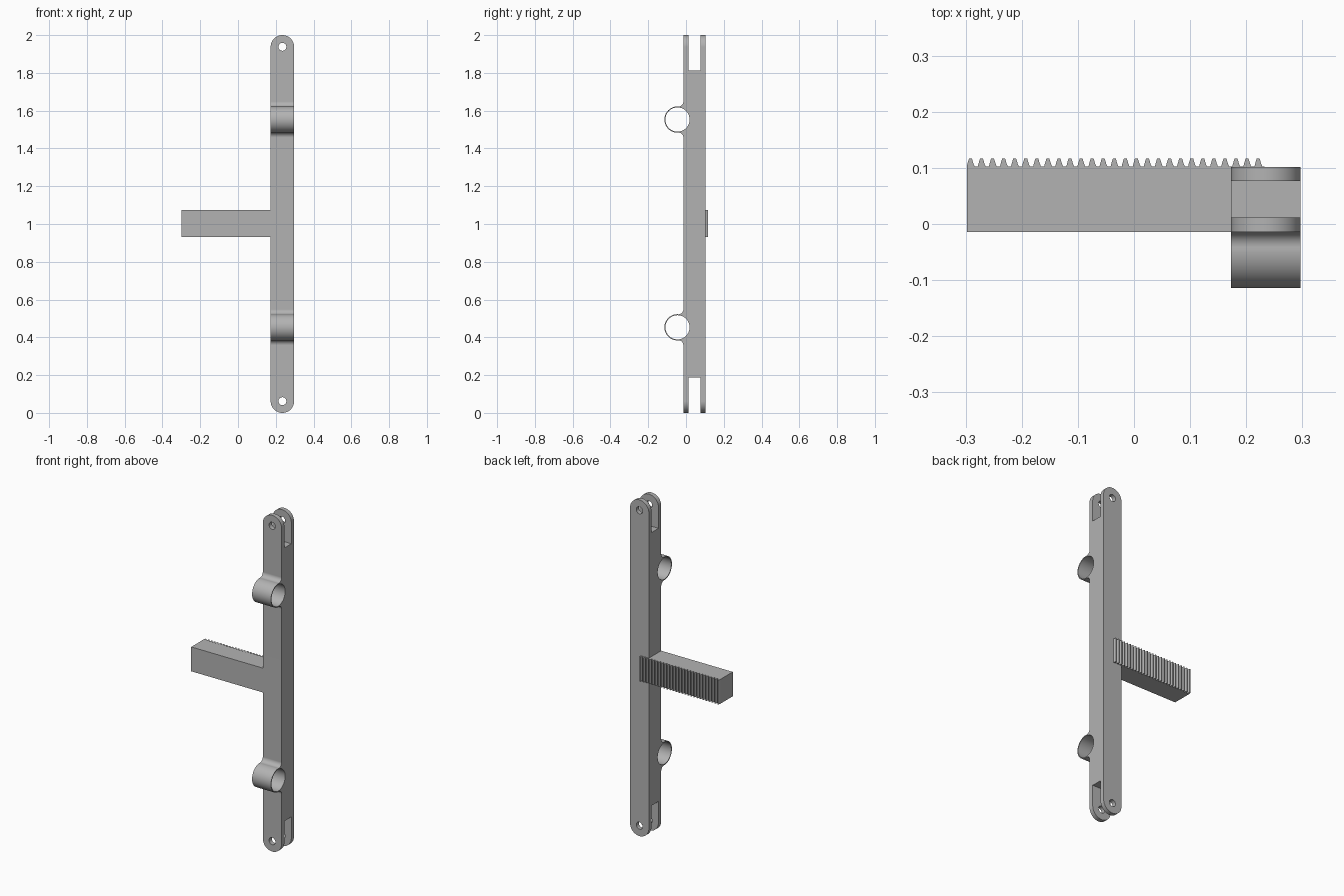
import bpy, bmesh, math
from mathutils import Vector

old = bpy.data.objects.get("Cube")
if old:
    bpy.data.objects.remove(old, do_unlink=True)

GREY = bpy.data.materials.new("plain grey")
GREY.use_nodes = True
GREY.diffuse_color = (0.45, 0.45, 0.45, 1)
GREY.node_tree.nodes["Principled BSDF"].inputs["Base Color"].default_value = GREY.diffuse_color

BAR_X, BAR_R = 0.235, 0.062          # bar centre line and half width
FRONT, BACK = -0.014, 0.102          # bar depth range
RING_Y, RING_R, BORE_R = -0.045, 0.0695, 0.064
RING_HEIGHTS = (0.453, 1.553)
FILLET, FILLET_DZ = 0.026, 0.095


def prism(name, outline, start, depth):
    """Extrude a closed outline of 3D points along a vector."""
    bm = bmesh.new()
    face = bm.faces.new([bm.verts.new(Vector(p) + Vector(start)) for p in outline])
    out = bmesh.ops.extrude_face_region(bm, geom=[face])
    moved = [v for v in out["geom"] if isinstance(v, bmesh.types.BMVert)]
    bmesh.ops.translate(bm, verts=moved, vec=depth)
    bmesh.ops.recalc_face_normals(bm, faces=bm.faces)
    mesh = bpy.data.meshes.new(name)
    bm.to_mesh(mesh)
    bm.free()
    mesh.materials.append(GREY)
    obj = bpy.data.objects.new(name, mesh)
    bpy.context.collection.objects.link(obj)
    return obj


def arc(u, v, r, a0, a1, n):
    return [(u + r * math.cos(a0 + (a1 - a0) * i / n),
             v + r * math.sin(a0 + (a1 - a0) * i / n)) for i in range(n + 1)]


def activate(obj):
    bpy.ops.object.select_all(action="DESELECT")
    obj.select_set(True)
    bpy.context.view_layer.objects.active = obj


def boolean(obj, cutter, operation):
    mod = obj.modifiers.new(operation.lower(), "BOOLEAN")
    mod.operation, mod.solver, mod.object = operation, "EXACT", cutter
    activate(obj)
    bpy.ops.object.modifier_apply(modifier=mod.name)
    bpy.data.objects.remove(cutter, do_unlink=True)


# Side profile (y, z): front edge with two filleted ring bulges, forked ends
profile = [(FRONT, -0.05)]
for zc in RING_HEIGHTS:
    fy = FRONT - FILLET
    turn = math.atan2(FILLET_DZ, RING_Y - fy)
    profile += arc(fy, zc - FILLET_DZ, FILLET, 0, turn, 12)
    profile += arc(RING_Y, zc, RING_R, turn - math.pi, -turn - math.pi, 48)[1:-1]
    profile += arc(fy, zc + FILLET_DZ, FILLET, -turn, 0, 12)
SLOT = (0.012, 0.077)
profile += [(FRONT, 2.05), (SLOT[0], 2.05), (SLOT[0], 1.813), (SLOT[1], 1.813),
            (SLOT[1], 2.05), (BACK, 2.05), (BACK, -0.05), (SLOT[1], -0.05),
            (SLOT[1], 0.188), (SLOT[0], 0.188), (SLOT[0], -0.05)]
bar = prism("forked_bar", [(0, y, z) for y, z in profile], (0.1, 0, 0), (0.27, 0, 0))

# Ring bores along x
for zc in RING_HEIGHTS:
    circle = arc(RING_Y, zc, BORE_R, 0, math.tau, 64)[:-1]
    boolean(bar, prism("bore", [(0, y, z) for y, z in circle], (0, 0, 0), (0.5, 0, 0)),
            "DIFFERENCE")

# Rounded ends seen from the front
capsule = (arc(BAR_X, 2 - BAR_R, BAR_R, 0, math.pi, 40)
           + arc(BAR_X, BAR_R, BAR_R, math.pi, math.tau, 40))
boolean(bar, prism("rounding", [(x, 0, z) for x, z in capsule], (0, -0.3, 0), (0, 0.6, 0)),
        "INTERSECT")

# Pin holes through the forks
for zc in (BAR_R, 2 - BAR_R):
    circle = arc(BAR_X, zc, 0.021, 0, math.tau, 32)[:-1]
    boolean(bar, prism("pin_hole", [(x, 0, z) for x, z in circle], (0, -0.3, 0), (0, 0.6, 0)),
            "DIFFERENCE")

activate(bar)
bpy.ops.object.shade_smooth_by_angle(angle=math.radians(30))
normals = bar.modifiers.new("weighted normals", "WEIGHTED_NORMAL")
normals.keep_sharp = True

# Toothed arm, with the teeth running on across the back of the bar
TEETH, PITCH = 27, 0.01972
outline = [(-0.298, FRONT), (BAR_X - BAR_R, FRONT), (BAR_X - BAR_R, 0.098), (0.233, 0.098),
           (0.233, BACK + 0.0005)]
for i in reversed(range(TEETH)):
    x = -0.2915 + i * PITCH
    outline += [(x + dx, BACK + dy) for dx, dy in
                ((0.0075, 0.0005), (0.0055, 0.005), (0.0025, 0.015),
                 (-0.0025, 0.015), (-0.0055, 0.005), (-0.0065, 0.0005))]
outline.append((-0.298, BACK + 0.0005))
prism("toothed_arm", [(x, y, 0) for x, y in outline], (0, 0, 0.93), (0, 0, 0.145))
